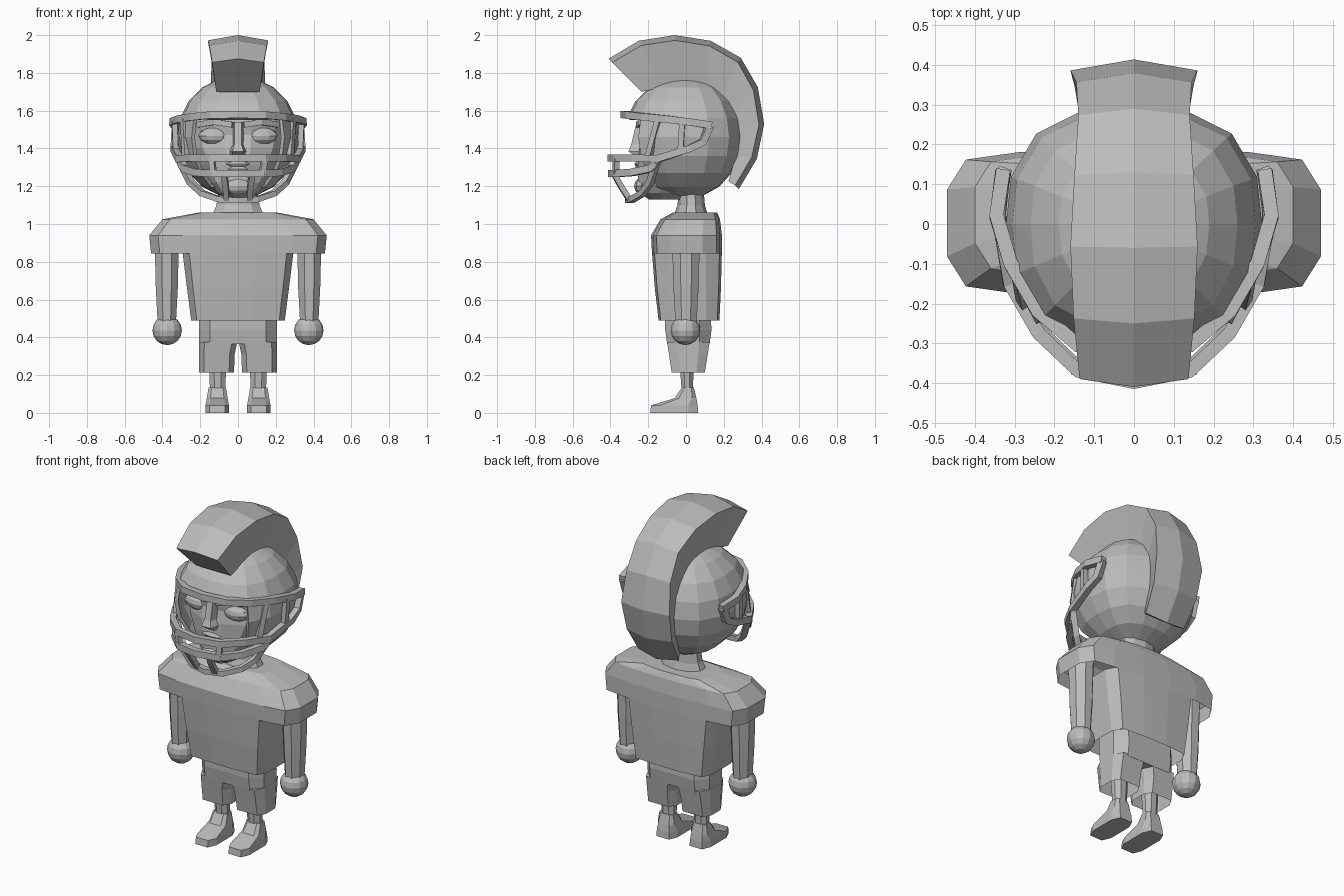
import bpy, bmesh, math
from mathutils import Vector

if "Cube" in bpy.data.objects:
    bpy.data.objects.remove(bpy.data.objects["Cube"])

grey = bpy.data.materials.new("plain grey")
grey.diffuse_color = (0.5, 0.5, 0.5, 1)
grey.use_nodes = True
grey.node_tree.nodes["Principled BSDF"].inputs["Base Color"].default_value = grey.diffuse_color


def finish(name, bm, fix=True):
    if fix:
        bmesh.ops.recalc_face_normals(bm, faces=bm.faces)
    me = bpy.data.meshes.new(name)
    bm.to_mesh(me)
    bm.free()
    me.materials.append(grey)
    ob = bpy.data.objects.new(name, me)
    bpy.context.collection.objects.link(ob)
    return ob


def skin(name, rings, caps=(True, True)):
    """Join matching rings of points and cap the chosen ends."""
    bm = bmesh.new()
    vs = [[bm.verts.new(p) for p in r] for r in rings]
    n = len(vs[0])
    for a, b in zip(vs, vs[1:]):
        for i in range(n):
            j = (i + 1) % n
            bm.faces.new((a[i], a[j], b[j], b[i]))
    if caps[0]:
        bm.faces.new(vs[0])
    if caps[1]:
        bm.faces.new(vs[-1])
    return finish(name, bm)


def circle(n, turn=0.0):
    return [(math.cos(2 * math.pi * (i + turn) / n), math.sin(2 * math.pi * (i + turn) / n)) for i in range(n)]


def four_way(quarter):
    """Mirror a quarter outline (from the +x side towards +y) into a full ring."""
    q = quarter
    return (q + [(-x, y) for x, y in reversed(q)] + [(-x, -y) for x, y in q]
            + [(x, -y) for x, y in reversed(q)])


def loft(name, sections, shape, cx=0.0, caps=(True, True)):
    """Sections are (z, half width, front y, back y)."""
    return skin(name, [[(cx + fx * hx, (y0 + y1) / 2 + fy * (y1 - y0) / 2, z) for fx, fy in shape]
                       for z, hx, y0, y1 in sections], caps)


def ball(name, centre, size, u=12, v=8):
    bm = bmesh.new()
    bmesh.ops.create_uvsphere(bm, u_segments=u, v_segments=v, radius=1)
    for w in bm.verts:
        w.co = Vector([c + s * k for c, s, k in zip(centre, size, w.co)])
    return finish(name, bm)


def bar(name, pts, thick=0.034, high=0.038):
    """Rectangular bar along a path, its flat side facing out from the head."""
    pts = [Vector(p) for p in pts]
    rings = []
    for i, p in enumerate(pts):
        t = (pts[min(i + 1, len(pts) - 1)] - pts[max(i - 1, 0)]).normalized()
        out = Vector((p.x, p.y, 0))
        out = (out - t * out.dot(t)).normalized()
        up = t.cross(out)
        rings.append([p + out * a * thick / 2 + up * b * high / 2
                      for a, b in ((1, 1), (-1, 1), (-1, -1), (1, -1))])
    return skin(name, rings)


def hoop(name, half, **k):
    full = [(-x, y, z) for x, y, z in reversed(half[1:])] + half
    return bar(name, full, **k)


octagon = four_way([(1, .5), (.72, 1)])
round12 = circle(12, .5)

# Shoulder pads, shirt (both open underneath) and neck
loft("shoulder_pads", [(.845, .46, -.18, .19), (.94, .47, -.185, .19), (1.025, .40, -.135, .18),
                       (1.06, .21, -.07, .165)], four_way([(1, .45), (.9, .85), (.62, .95), (.2, 1)]),
     caps=(False, True))
loft("shirt", [(.49, .248, -.145, .177), (.66, .27, -.165, .185), (.86, .295, -.181, .19)],
     four_way([(1, .55), (.88, .93), (.3, 1)]), caps=(False, False))
loft("neck", [(1.03, .15, -.07, .12), (1.10, .12, -.045, .10), (1.22, .10, -.035, .09)], circle(10, .5))

# Shorts waist
loft("shorts_waist", [(.365, .205, -.1, .125), (.44, .206, -.11, .135), (.53, .206, -.11, .13)], octagon)

for s, side in ((-1, "left"), (1, "right")):
    # Arms and hands
    loft(side + "_arm", [(.47, .052, -.06, .06), (.66, .063, -.072, .072), (.93, .07, -.08, .08)],
         circle(8, .5), s * .377)
    ball(side + "_hand", (s * .375, -.003, .437), (.078, .078, .078))
    # Shorts legs, calves and shoes
    skin(side + "_shorts_leg", [[(s * (c + fx * hx), (a + b) / 2 + fy * (b - a) / 2, z) for fx, fy in octagon]
                                for z, c, hx, a, b in ((.215, .114, .093, -.076, .10), (.31, .112, .094, -.09, .115),
                                                       (.375, .105, .101, -.1, .125))], (False, True))
    loft(side + "_calf", [(.1, .042, -.025, .042), (.15, .045, -.028, .04), (.3, .052, -.04, .047)],
         circle(8, .5), s * .108)
    loft(side + "_shoe", [(0, .063, -.19, .065), (.04, .062, -.185, .062), (.078, .055, -.06, .055),
                          (.135, .046, -.022, .042)], four_way([(1, .6), (.65, 1)]), s * .11)

# Head inside the helmet
loft("face", [(1.13, .06, -.2, .02), (1.165, .11, -.255, .06), (1.22, .16, -.262, .1), (1.31, .215, -.26, .14),
              (1.40, .26, -.255, .16), (1.47, .275, -.24, .17), (1.54, .275, -.25, .17),
              (1.62, .22, -.235, .15)], round12)
# Nose: a tapered wedge
skin("nose", [[(-w, -.2, z), (-w * .55, y, z), (w * .55, y, z), (w, -.2, z)]
              for z, w, y in ((1.36, .05, -.27), (1.385, .055, -.305), (1.42, .035, -.29), (1.54, .035, -.262))])
for s, side in ((-1, "left"), (1, "right")):
    ball(side + "_eye", (s * .125, -.2, 1.467), (.085, .045, .045), 12, 6)
    bar(side + "_brow", [(s * .03, -.25, 1.525), (s * .12, -.235, 1.54), (s * .21, -.165, 1.525)], .03, .03)
ball("upper_lip", (0, -.25, 1.318), (.065, .022, .016), 8, 6)
ball("lower_lip", (0, -.252, 1.292), (.055, .022, .016), 8, 6)
ball("chin", (0, -.235, 1.2), (.08, .04, .045), 8, 6)

# Helmet: faceted shell, squarish in plan, with an opening at the front
bm = bmesh.new()
bmesh.ops.create_uvsphere(bm, u_segments=16, v_segments=10, radius=1)
for v in bm.verts:
    k = 1 + .08 * math.sin(2 * math.atan2(v.co.y, v.co.x)) ** 2
    ry = .33 if v.co.y < 0 else .298
    v.co = Vector((v.co.x * .322 * k, v.co.y * ry * k, v.co.z * .325 + 1.46))


def in_hole(f):
    c = f.calc_center_median()
    return (c.y < -.19 and c.z < 1.56 and abs(c.x) < .26) or c.z < 1.165


bmesh.ops.delete(bm, geom=[f for f in bm.faces if in_hole(f)], context='FACES')
helmet = finish("helmet", bm)
shell = helmet.modifiers.new("shell", 'SOLIDIFY')
shell.thickness = .02
shell.offset = -1

# Crest: tapered ridge swept over the helmet (outer y, z; inner y, z; half width)
stations = [(-.41, 1.875, -.235, 1.70, .137), (-.25, 1.97, -.14, 1.72, .152), (-.06, 2.0, -.02, 1.745, .16),
            (.13, 1.97, .10, 1.73, .15), (.29, 1.88, .19, 1.66, .14), (.38, 1.725, .25, 1.57, .145),
            (.414, 1.53, .27, 1.49, .16), (.375, 1.345, .265, 1.37, .15), (.28, 1.185, .225, 1.225, .135)]
rings = []
for oy, oz, iy, iz, w in stations:
    d = Vector((0, oy, oz - 1.47)).normalized() * .028
    rings.append([(-.115, iy, iz), (-w, oy - d.y, oz - d.z), (0, oy, oz), (w, oy - d.y, oz - d.z),
                  (.115, iy, iz)])
skin("crest", rings)

# Face guard
hoop("guard_top_bar", [(0, -.328, 1.58), (.14, -.305, 1.577), (.24, -.22, 1.567), (.31, -.1, 1.555),
                       (.346, .02, 1.54), (.33, .135, 1.522)], thick=.036, high=.038)
hoop("guard_upper_bar", [(0, -.398, 1.35), (.14, -.37, 1.35), (.24, -.275, 1.35), (.312, -.15, 1.345),
                         (.34, .02, 1.4), (.334, .09, 1.435), (.33, .125, 1.52)])
hoop("guard_lower_bar", [(0, -.396, 1.267), (.13, -.37, 1.267), (.22, -.285, 1.273), (.285, -.18, 1.295),
                         (.305, -.15, 1.34)])
hoop("guard_chin_bar", [(0, -.305, 1.125), (.1, -.285, 1.13), (.19, -.23, 1.163), (.25, -.19, 1.22),
                        (.305, -.155, 1.33)], high=.03)
posts = {"front_post": [(.14, -.37, 1.35), (.13, -.37, 1.267)],
         "chin_post": [(.075, -.382, 1.267), (.065, -.345, 1.2), (.06, -.3, 1.13)],
         "cheek_post": [(.288, -.145, 1.56), (.277, -.2, 1.35)],
         "side_post": [(.337, -.02, 1.545), (.33, -.03, 1.375)]}
for name, pts in posts.items():
    for s, side in ((-1, "left"), (1, "right")):
        bar(side + "_" + name, [(s * x, y, z) for x, y, z in pts], .028, .03)
